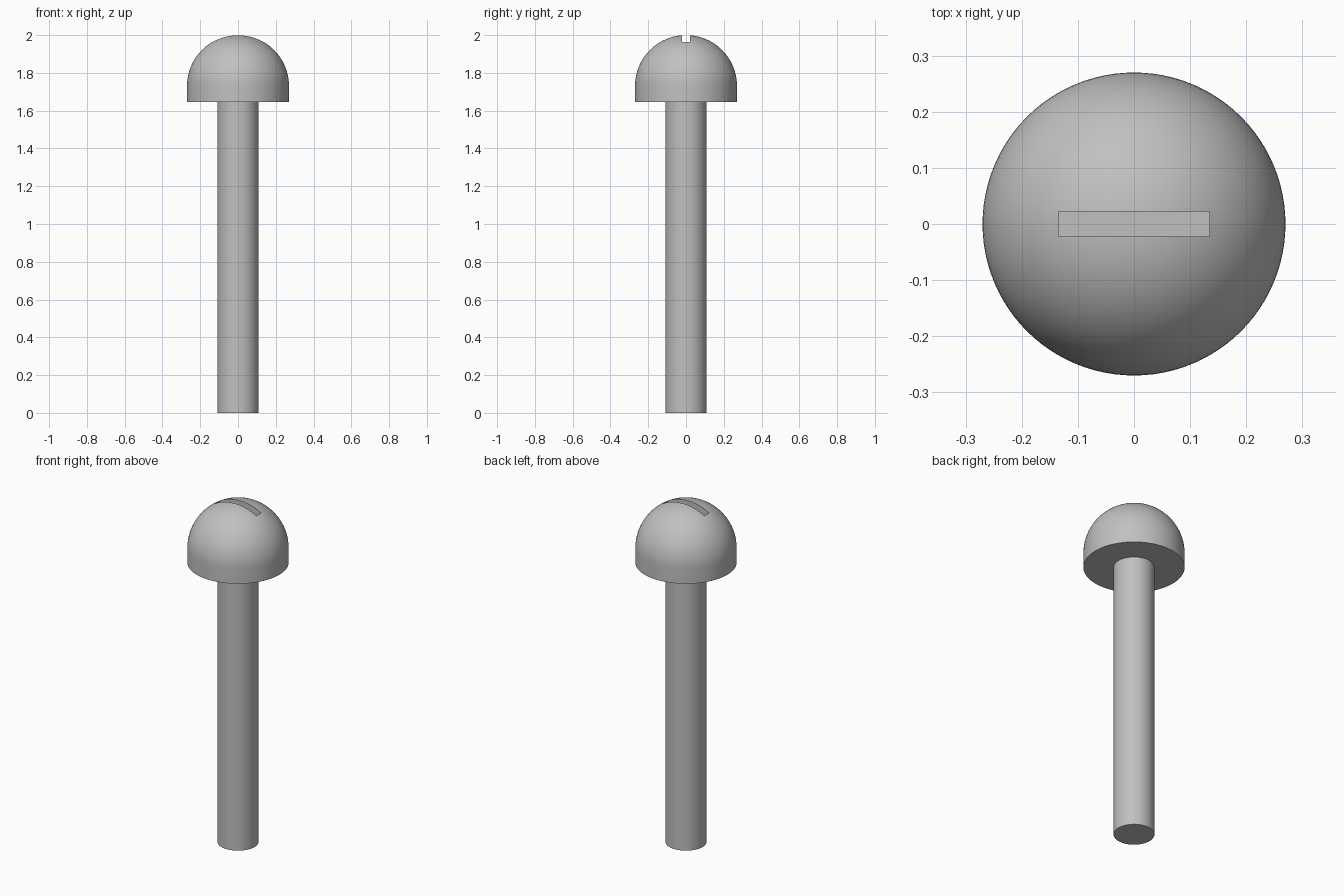
import bpy
import bmesh
from math import cos, sin, pi, radians
from mathutils import Matrix, Vector

SEGMENTS = 96
HEAD_R, SHAFT_R = 0.27, 0.109
HEAD_BASE, DOME_BASE, TOP = 1.645, 1.73, 2.0
SLOT_LENGTH, SLOT_WIDTH, SLOT_FLOOR = 0.27, 0.045, 1.88

cube = bpy.data.objects.get("Cube")
if cube:
    bpy.data.objects.remove(cube, do_unlink=True)

steel = bpy.data.materials.new("grey_steel")
steel.use_nodes = True
GREY = (0.53, 0.53, 0.53, 1)
steel.diffuse_color = GREY
steel.node_tree.nodes["Principled BSDF"].inputs["Base Color"].default_value = GREY


def finish(name, bm):
    """Turn a bmesh into a named object in the scene."""
    bmesh.ops.recalc_face_normals(bm, faces=bm.faces)
    mesh = bpy.data.meshes.new(name)
    bm.to_mesh(mesh)
    bm.free()
    mesh.materials.append(steel)
    obj = bpy.data.objects.new(name, mesh)
    bpy.context.collection.objects.link(obj)
    return obj


def lathe(name, profile):
    """Spin a radius/height profile around the z axis."""
    bm = bmesh.new()
    verts = [bm.verts.new((r, 0, z)) for r, z in profile]
    edges = [bm.edges.new(pair) for pair in zip(verts, verts[1:])]
    bmesh.ops.spin(bm, geom=verts + edges, cent=(0, 0, 0), axis=(0, 0, 1),
                   angle=2 * pi, steps=SEGMENTS)
    bmesh.ops.remove_doubles(bm, verts=bm.verts, dist=1e-5)
    return finish(name, bm)


# Screw: straight shaft, flat shoulder, short collar and hemispherical dome
profile = [(0, 0), (SHAFT_R, 0), (SHAFT_R, HEAD_BASE), (HEAD_R, HEAD_BASE)]
steps = 24
for i in range(steps):
    a = pi / 2 * i / steps
    profile.append((HEAD_R * cos(a), DOME_BASE + (TOP - DOME_BASE) * sin(a)))
profile.append((0, TOP))
screw = lathe("screw_head_and_shaft", profile)

# Driver slot cut into the top of the dome
bm = bmesh.new()
height = 0.3
bmesh.ops.create_cube(bm, size=1, matrix=Matrix.LocRotScale(
    Vector((0, 0, SLOT_FLOOR + height / 2)), None,
    Vector((SLOT_LENGTH, SLOT_WIDTH, height))))
cutter = finish("slot_cutter", bm)
cutter.hide_render = True

slot = screw.modifiers.new("driver_slot", "BOOLEAN")
slot.operation = "DIFFERENCE"
slot.solver = "EXACT"
slot.object = cutter

# Apply the cut, then shade smooth with sharp rims
bpy.ops.object.select_all(action="DESELECT")
screw.select_set(True)
bpy.context.view_layer.objects.active = screw
bpy.ops.object.modifier_apply(modifier=slot.name)
bpy.data.objects.remove(cutter, do_unlink=True)
bpy.ops.object.shade_smooth_by_angle(angle=radians(30))
